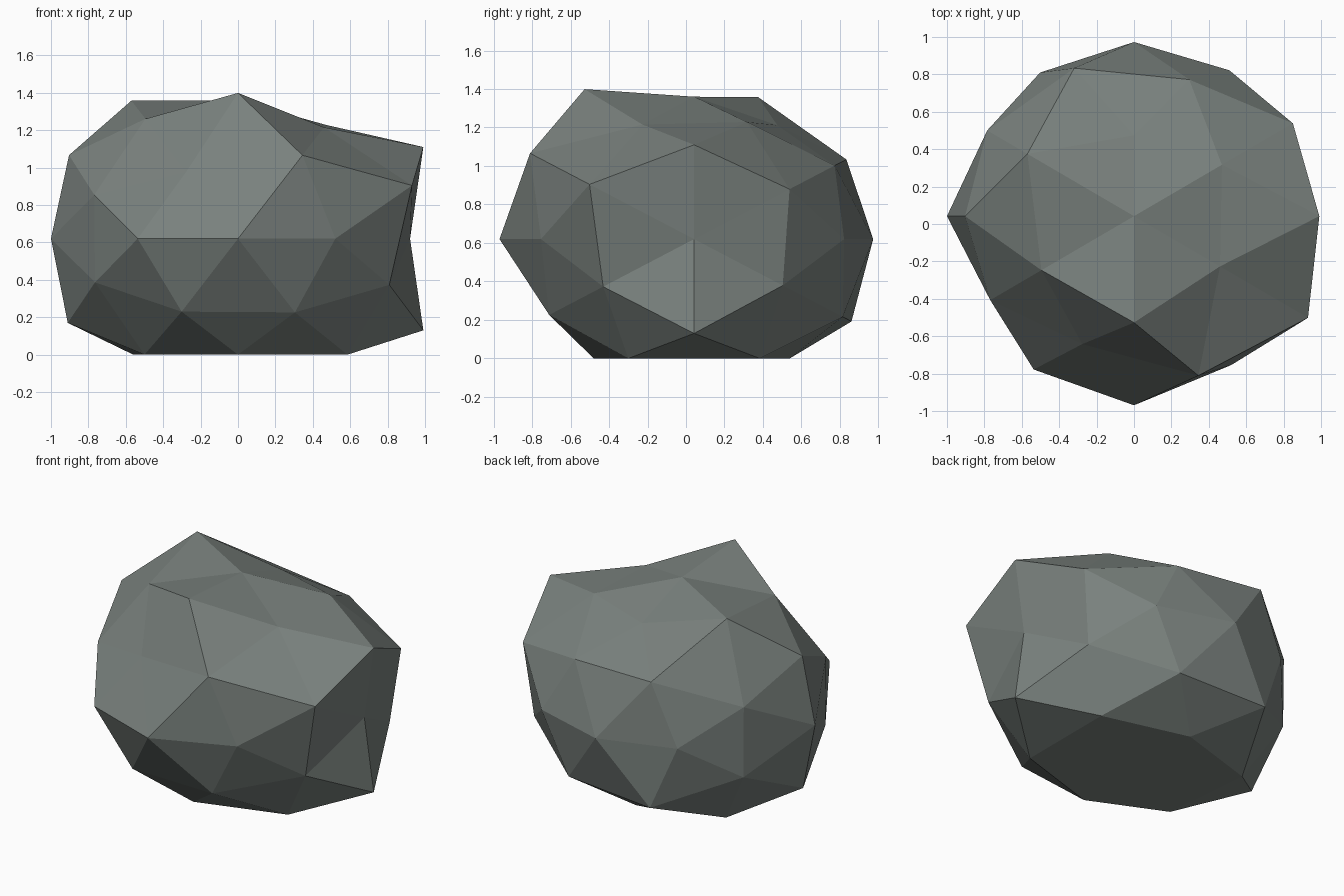
import bpy, bmesh
from mathutils import Vector

if "Cube" in bpy.data.objects:
    bpy.data.objects.remove(bpy.data.objects["Cube"])

# Low-poly boulder: a once-subdivided icosahedron, each point pushed in or out,
# squashed, and cut flat at the ground.
SQUASH = Vector((1.0, 0.945, 0.80))
CENTRE = Vector((0.0, 0.042, 0.62))

# Push of each point, listed per family in sign order:
# (+++), (++-), (+-+), (+--), (-++), (-+-), (--+), (---), skipping zero axes
FAMILIES = [
    ((1, 0, 0), [0.92, 1.0]),
    ((0, 1, 0), [0.985, 1.07]),
    ((0, 0, 1), [0.925, 1.0]),
    ((.526, .851, 0), [0.97, 0.99, 0.955, 1.02]),
    ((0, .526, .851), [0.87, 1.0, 1.145, 1.05]),
    ((.851, 0, .526), [1.165, 1.165, 1.062, 1.07]),
    ((.309, .809, .5), [0.955, 1.01, 1.115, 0.985, 1.035, 1.07, 0.895, 0.975]),
    ((.5, .309, .809), [0.94, 1.17, 0.92, 1.17, 1.14, 1.12, 0.99, 1.0]),
    ((.809, .5, .309), [1.05, 0.975, 1.15, 1.0, 0.97, 0.965, 0.95, 0.945]),
]


def signed(base):
    """All sign variants of a direction, in the order above."""
    pts = [()]
    for c in base:
        pts = [p + (v,) for p in pts for v in ((c, -c) if c else (0,))]
    return [Vector(p) for p in pts]


# Sphere skin
bm = bmesh.new()
push = []
for base, scales in FAMILIES:
    for p, s in zip(signed(base), scales):
        push.append((bm.verts.new(p.normalized()), s))
bmesh.ops.convex_hull(bm, input=bm.verts[:])
bmesh.ops.recalc_face_normals(bm, faces=bm.faces[:])

# Lumps, squash and flat base
for v, s in push:
    v.co = CENTRE + v.co * SQUASH * s
    v.co.z = max(v.co.z, 0.0)

mesh = bpy.data.meshes.new("boulder")
bm.to_mesh(mesh)
bm.free()

# Stone colour
stone = bpy.data.materials.new("grey_green_stone")
stone.diffuse_color = (0.195, 0.223, 0.209, 1)
stone.use_nodes = True
stone.node_tree.nodes["Principled BSDF"].inputs["Base Color"].default_value = stone.diffuse_color
mesh.materials.append(stone)
bpy.context.collection.objects.link(bpy.data.objects.new("boulder", mesh))
